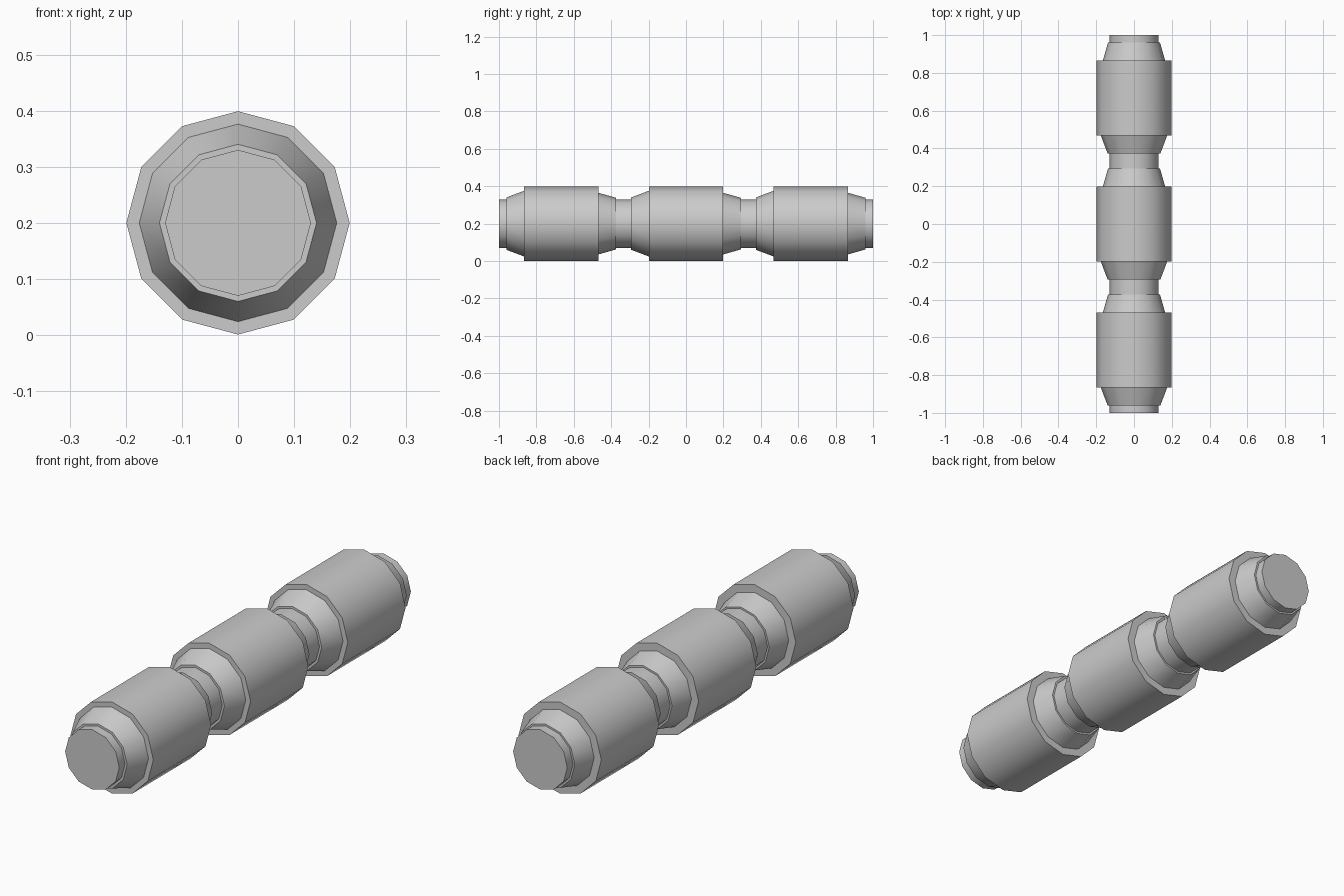
import bpy, bmesh
from math import sin, cos, pi, radians

if "Cube" in bpy.data.objects:
    bpy.data.objects.remove(bpy.data.objects["Cube"])

SIDES = 12
AXIS_Z = 0.2


def lathe(name, profile):
    """Closed 12-sided solid turned round the y axis from (y, radius) points."""
    bm = bmesh.new()
    rings = []
    for y, r in profile:
        rings.append([bm.verts.new((r * sin(2 * pi * i / SIDES), y,
                                    AXIS_Z + r * cos(2 * pi * i / SIDES)))
                      for i in range(SIDES)])
    for a, b in zip(rings, rings[1:]):
        for i in range(SIDES):
            j = (i + 1) % SIDES
            bm.faces.new((a[i], a[j], b[j], b[i]))
    bm.faces.new(rings[0])
    bm.faces.new(rings[-1])
    bmesh.ops.recalc_face_normals(bm, faces=bm.faces)
    mesh = bpy.data.meshes.new(name)
    bm.to_mesh(mesh)
    bm.free()
    obj = bpy.data.objects.new(name, mesh)
    bpy.context.collection.objects.link(obj)
    bpy.ops.object.select_all(action='DESELECT')
    obj.select_set(True)
    bpy.context.view_layer.objects.active = obj
    bpy.ops.object.shade_smooth_by_angle(angle=radians(40))
    return obj


# Inner rod running the full length
lathe("core_rod", [(-1, 0.13), (1, 0.13)])

# Three barrels, each with a tapered collar on both ends
collared_barrel = [(-0.293, 0.14), (-0.198, 0.176), (-0.198, 0.199),
                   (0.198, 0.199), (0.198, 0.165), (0.293, 0.138)]
for label, centre in (("front", -0.667), ("middle", 0.0), ("back", 0.667)):
    lathe(label + "_barrel", [(y + centre, r) for y, r in collared_barrel])
